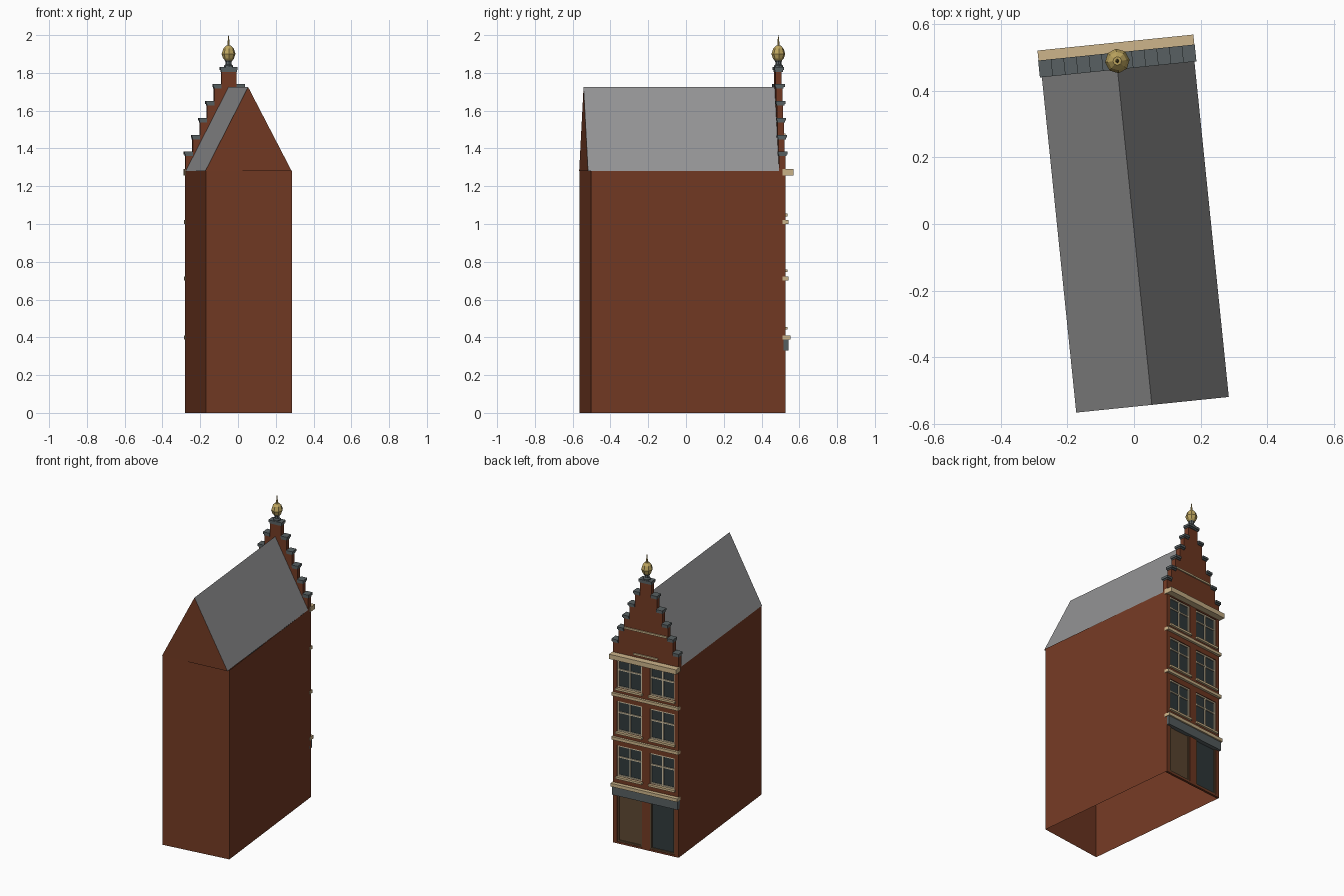
import bpy, bmesh, math
from mathutils import Matrix

if "Cube" in bpy.data.objects:
    bpy.data.objects.remove(bpy.data.objects["Cube"])

ROT = Matrix.Rotation(math.radians(5.85), 4, 'Z')   # whole house is slightly turned


def mat(name, r, g, b):
    m = bpy.data.materials.new(name)
    m.diffuse_color = (r, g, b, 1)
    m.use_nodes = True
    m.node_tree.nodes["Principled BSDF"].inputs["Base Color"].default_value = m.diffuse_color
    return m


BRICK = mat("brick", 0.171, 0.042, 0.017)
ROOF = mat("roof_grey", 0.295, 0.295, 0.30)
STONE = mat("sandstone", 0.61, 0.462, 0.258)
SLATE = mat("slate", 0.098, 0.117, 0.122)
GLASS = mat("dark_glass", 0.030, 0.042, 0.046)
WOOD = mat("brown_wood", 0.114, 0.065, 0.032)
CREAM = mat("cream_paint", 0.62, 0.53, 0.36)
GOLD = mat("gold", 0.51, 0.376, 0.114)


def finish(name, bm, *mats):
    bmesh.ops.recalc_face_normals(bm, faces=bm.faces)
    bm.transform(ROT)
    me = bpy.data.meshes.new(name)
    bm.to_mesh(me)
    bm.free()
    for m in mats:
        me.materials.append(m)
    ob = bpy.data.objects.new(name, me)
    bpy.context.collection.objects.link(ob)
    return ob


def boxes(name, m, items):
    """Boxes given as (u0, u1, v0, v1, z0, z1): along the facade, outward, up."""
    bm = bmesh.new()
    for u0, u1, v0, v1, z0, z1 in items:
        mx = Matrix.Translation(((u0 + u1) / 2, (v0 + v1) / 2, (z0 + z1) / 2)) \
            @ Matrix.Diagonal((u1 - u0, v1 - v0, z1 - z0, 1))
        bmesh.ops.create_cube(bm, size=1, matrix=mx)
    return finish(name, bm, m)


def lathe(name, m, profile, centre, sides=8):
    bm = bmesh.new()
    rings = [[bm.verts.new((centre[0] + r * math.cos(2 * math.pi * i / sides),
                            centre[1] + r * math.sin(2 * math.pi * i / sides), z))
              for i in range(sides)] for r, z in profile]
    for a, b in zip(rings, rings[1:]):
        for i in range(sides):
            j = (i + 1) % sides
            bm.faces.new((a[i], a[j], b[j], b[i]))
    bm.faces.new(rings[0])
    bm.faces.new(rings[-1])
    return finish(name, bm, m)


W, EAVE, BACK, FACE = 0.23, 1.28, 0.49, 0.505

# Body walls, open below
bm = bmesh.new()
plan = [(-0.2265, -0.543), (0.2345, -0.529), (W, BACK), (-W, BACK)]
low = [bm.verts.new((u, v, 0)) for u, v in plan]
top = [bm.verts.new((u, v, EAVE)) for u, v in plan]
for i in range(4):
    j = (i + 1) % 4
    bm.faces.new((low[i], low[j], top[j], top[i]))
finish("body_walls", bm, BRICK)

# Pitched roof: grey slopes, brick end gables
bm = bmesh.new()
ends = [[bm.verts.new((u, v, z)) for u, z in ((-W, EAVE), (W, EAVE), (-0.002, 1.725))]
        for v in (-0.545, 0.476)]
a, b = ends
for i, j in ((1, 2), (2, 0)):
    bm.faces.new((a[i], a[j], b[j], b[i]))
for e in ends:
    bm.faces.new(e).material_index = 1
finish("pitched_roof", bm, ROOF, BRICK)

# Facade brickwork built around the openings
floors = [(0.455, 0.665), (0.76, 0.965), (1.055, 1.25)]
bays = [(-0.202, -0.028), (0.028, 0.202)]
brick = [(u0, u1, BACK, FACE, 0, EAVE) for u0, u1 in ((-W, -0.202), (-0.028, 0.028), (0.202, W))]
for u0, u1 in bays:
    for z0, z1 in ((0, 0.012), (0.33, 0.455), (0.665, 0.76), (0.965, 1.055), (1.25, EAVE)):
        brick.append((u0, u1, BACK, FACE, z0, z1))
boxes("facade_brickwork", BRICK, brick)

# Windows: glass, frames with mullion and transom, sills
glass, frames, sills = [], [], []
for u0, u1 in bays:
    uc = (u0 + u1) / 2
    for z0, z1 in floors:
        glass.append((u0, u1, BACK - 0.002, BACK + 0.003, z0, z1))
        t, f0, f1 = 0.009, BACK, BACK + 0.010
        zt = z0 + 0.62 * (z1 - z0)
        frames += [(u0, u0 + t, f0, f1, z0, z1), (u1 - t, u1, f0, f1, z0, z1),
                   (u0, u1, f0, f1, z0, z0 + t), (u0, u1, f0, f1, z1 - t, z1),
                   (uc - t / 2, uc + t / 2, f0, f1, z0, z1),
                   (u0, u1, f0, f1, zt - t / 2, zt + t / 2)]
        sills.append((u0 - 0.006, u1 + 0.006, BACK, FACE + 0.014, z0 - 0.014, z0))
boxes("window_glass", GLASS, glass)
boxes("window_frames", CREAM, frames)
boxes("window_sills", STONE, sills)

# Ground floor: door on one side, shop window on the other
boxes("shop_window", GLASS, [(*bays[0], BACK - 0.002, BACK + 0.003, 0.012, 0.33)])
boxes("door", WOOD, [(*bays[1], BACK - 0.002, BACK + 0.004, 0.012, 0.33)])
surround = []
for u0, u1 in bays:
    t = 0.01
    surround += [(u0, u0 + t, BACK, FACE - 0.004, 0.012, 0.33),
                 (u1 - t, u1, BACK, FACE - 0.004, 0.012, 0.33),
                 (u0, u1, BACK, FACE - 0.004, 0.012, 0.022)]
boxes("ground_floor_frames", WOOD, surround)
boxes("shop_fascia", SLATE, [(-W, W, BACK, FACE + 0.016, 0.33, 0.388)])

# Stone bands and cornice
boxes("string_courses", STONE, [
    (-0.234, 0.234, BACK, FACE + 0.026, 0.388, 0.41),
    (-0.234, 0.234, BACK, FACE + 0.016, 0.702, 0.722),
    (-0.234, 0.234, BACK, FACE + 0.016, 1.0, 1.02)])
boxes("cornice", STONE, [(-0.235, 0.235, BACK, 0.547, 1.258, 1.29)])
boxes("gable_bands", STONE, [(-0.15, 0.15, BACK, FACE + 0.008, 1.468, 1.48),
                             (-0.085, 0.085, BACK, FACE + 0.008, 1.305, 1.317)])

# Stepped gable with coping stones on both sides
steps, coping = [], []
halves = [W - 0.038 * i for i in range(6)]
z = EAVE
for i, h in enumerate(halves):
    zt = 1.383 + 0.0894 * i
    steps.append((-h, h, 0.472, FACE, z, zt - 0.012))
    inner = halves[i + 1] if i < 5 else 0
    for s in (-1, 1):
        lo, hi = sorted((s * inner, s * (h + 0.006)))
        coping.append((lo, hi, 0.466, 0.517, zt - 0.015, zt))
        lo, hi = sorted((s * inner, s * (h + 0.002)))
        coping.append((lo, hi, 0.470, 0.511, zt - 0.024, zt - 0.015))
    z = zt - 0.012
boxes("stepped_gable", BRICK, steps)
boxes("gable_coping", SLATE, coping)

# Finial
C = (0, 0.4915)
lathe("finial_base", SLATE, [(0.024, 1.828), (0.024, 1.838), (0.016, 1.845),
                             (0.016, 1.858), (0.022, 1.866)], C)
lathe("finial_ball", GOLD, [(0.015, 1.862), (0.028, 1.875), (0.037, 1.9),
                            (0.028, 1.928), (0.013, 1.944)], C)
lathe("finial_spike", GOLD, [(0.006, 1.94), (0.005, 1.965), (0.001, 2.0)], C)
